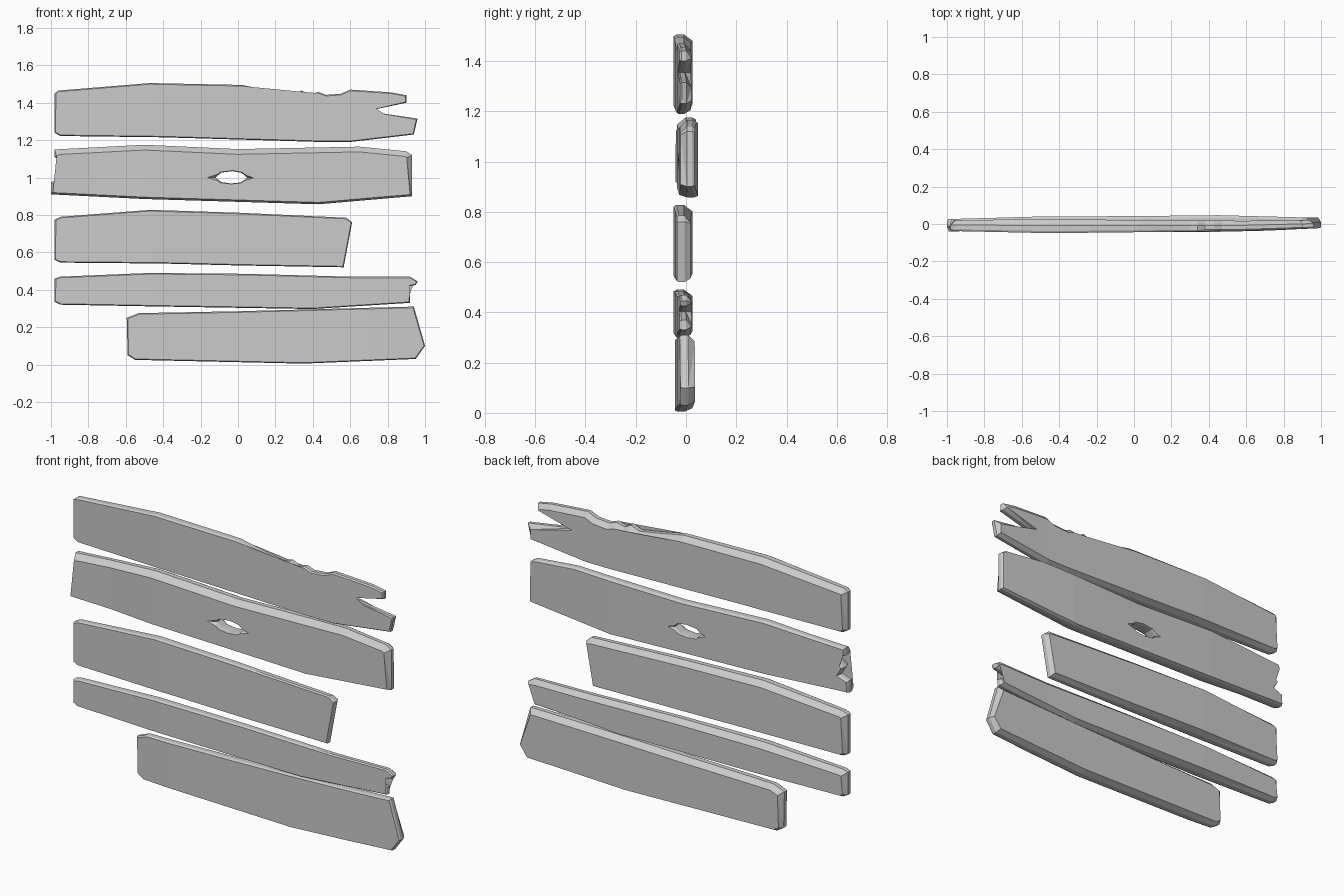
import bpy, bmesh
from mathutils import Vector

if "Cube" in bpy.data.objects:
    bpy.data.objects.remove(bpy.data.objects["Cube"])


def inset(outline, top, rest):
    """Shrink a clockwise outline; upper edges can shrink by a different amount."""
    pts = [Vector(p) for p in outline]
    out = []
    for i, p in enumerate(pts):
        a = (p - pts[i - 1]).normalized()
        b = (pts[(i + 1) % len(pts)] - p).normalized()
        na, nb = Vector((a.y, -a.x)), Vector((b.y, -b.x))   # inward normals
        m = (na + nb) / max(1 + na.dot(nb), 0.5)
        out.append(p + m * (top if m.y < -0.4 else rest))
    return out


def lerp(keys, x):
    for (x0, v0), (x1, v1) in zip(keys, keys[1:]):
        if x <= x1:
            t = max(0, (x - x0) / (x1 - x0))
            return v0 + (v1 - v0) * t
    return keys[-1][1]


def solid(name, rings, cuts=(), front=None, back=None):
    """Loft closed rings (y, points) from front to back, then bow the faces."""
    bm = bmesh.new()
    loops = [[bm.verts.new((p[0], y, p[1])) for p in pts] for y, pts in rings]
    for a, b in zip(loops, loops[1:]):
        for i in range(len(a)):
            j = (i + 1) % len(a)
            bm.faces.new((a[i], a[j], b[j], b[i]))
    bm.faces.new(loops[0][::-1])
    bm.faces.new(loops[-1])
    bmesh.ops.triangulate(bm, faces=bm.faces[:])
    for x in cuts:
        bmesh.ops.bisect_plane(bm, geom=bm.verts[:] + bm.edges[:] + bm.faces[:],
                               plane_co=(x, 0, 0), plane_no=(1, 0, 0))
    if front:
        for v in bm.verts:          # local y runs from 0 (front) to 1 (back)
            f, k = lerp(front, v.co.x), lerp(back, v.co.x)
            v.co.y = f + (k - f) * v.co.y
    bmesh.ops.triangulate(bm, faces=bm.faces[:])
    bmesh.ops.recalc_face_normals(bm, faces=bm.faces[:])
    me = bpy.data.meshes.new(name)
    bm.to_mesh(me)
    bm.free()
    ob = bpy.data.objects.new(name, me)
    bpy.context.collection.objects.link(ob)
    return ob


def plank(name, outline, layers, front, back):
    rings = [(y, inset(outline, t, r)) for y, t, r in layers]
    cuts = sorted({k[0] for k in front + back})[1:-1]
    return solid(name, rings, cuts, front, back)


# Chamfer layers: (depth, top inset, other inset)
BACK_CHAMFER = [(0, .006, .005), (.15, 0, 0), (.55, 0, 0), (1, .025, .014)]
FRONT_CHAMFER = [(0, .028, .01), (.45, 0, 0), (.8, 0, 0), (1, .008, .006)]
FRONT = [(-1, -.037), (-.45, -.049), (.1, -.043), (.6, -.036), (1, -.022)]
BACK = [(-1, .02), (-.45, .026), (.1, .02), (.6, .017), (1, .024)]

# Top plank: splintered top edge and split right end
plank("top_plank", [
    (-.98, 1.45), (-.96, 1.465), (-.47, 1.505), (.02, 1.495), (.2, 1.46), (.29, 1.445),
    (.34, 1.465), (.38, 1.445), (.43, 1.457), (.47, 1.442), (.55, 1.448), (.6, 1.47),
    (.82, 1.455), (.9, 1.44), (.9, 1.4), (.69, 1.355), (.96, 1.315), (.94, 1.23),
    (.6, 1.19), (.45, 1.19), (-.4, 1.215), (-.95, 1.222), (-.98, 1.24)],
    BACK_CHAMFER, FRONT, BACK)

# Second plank: ragged left end and a knot hole
knot_plank = plank("knot_plank", [
    (-.98, 1.15), (-.5, 1.175), (0, 1.152), (.65, 1.165), (.9, 1.14), (.93, 1.12),
    (.93, .9), (.43, .857), (-.5, .885), (-1, .91), (-1, .975), (-.945, .995),
    (-.97, 1.04), (-.92, 1.075), (-.98, 1.11)],
    FRONT_CHAMFER,
    [(-1, -.042), (-.75, -.03), (-.5, -.036), (0, -.03), (.5, -.026), (.95, -.022)],
    [(-1, .026), (-.5, .04), (0, .042), (.45, .047), (.95, .034)])

# Knot hole cutter: lens that flares open at both faces
inner = [(-.12, 1), (-.09, 1.026), (-.03, 1.034), (.02, 1.025), (.05, .998),
         (.01, .973), (-.04, .968), (-.09, .976)]
outer = [(-.2, 1), (-.1, 1.032), (-.03, 1.04), (.03, 1.03), (.12, .997),
         (.02, .968), (-.04, .962), (-.1, .969)]
cutter = solid("knot_cutter", [(-.05, outer), (-.01, inner), (.03, inner), (.06, outer)])
cutter.hide_render = True
mod = knot_plank.modifiers.new("knot_hole", 'BOOLEAN')
mod.operation, mod.solver, mod.object = 'DIFFERENCE', 'EXACT', cutter
bpy.context.view_layer.objects.active = knot_plank
bpy.ops.object.modifier_apply(modifier=mod.name)
bpy.data.objects.remove(cutter)

# Third plank: short, sawn at a slant
plank("short_plank", [
    (-.98, .775), (-.95, .79), (-.47, .827), (0, .812), (.58, .785), (.61, .76),
    (.565, .52), (0, .53), (-.4, .54), (-.95, .545), (-.98, .56)],
    BACK_CHAMFER, FRONT, BACK)

# Fourth plank: narrow with split right end
plank("narrow_plank", [
    (-.98, .46), (-.95, .47), (-.47, .49), (.05, .485), (.6, .47), (.92, .47),
    (.96, .445), (.95, .425), (.82, .403), (.92, .37), (.92, .33), (.6, .31),
    (.4, .297), (-.4, .31), (-.95, .32), (-.98, .335)],
    BACK_CHAMFER, FRONT, BACK)

# Bottom plank: shifted right with a pointed end
plank("bottom_plank", [
    (-.595, .25), (-.53, .275), (0, .285), (.94, .31), (1, .1), (.95, .03),
    (.35, .005), (-.55, .025), (-.59, .05)],
    BACK_CHAMFER,
    [(-.6, -.035), (-.4, -.044), (.35, -.044), (.7, -.036), (1, -.022)],
    [(-.6, .02), (-.2, .022), (.4, .026), (1, .036)])
